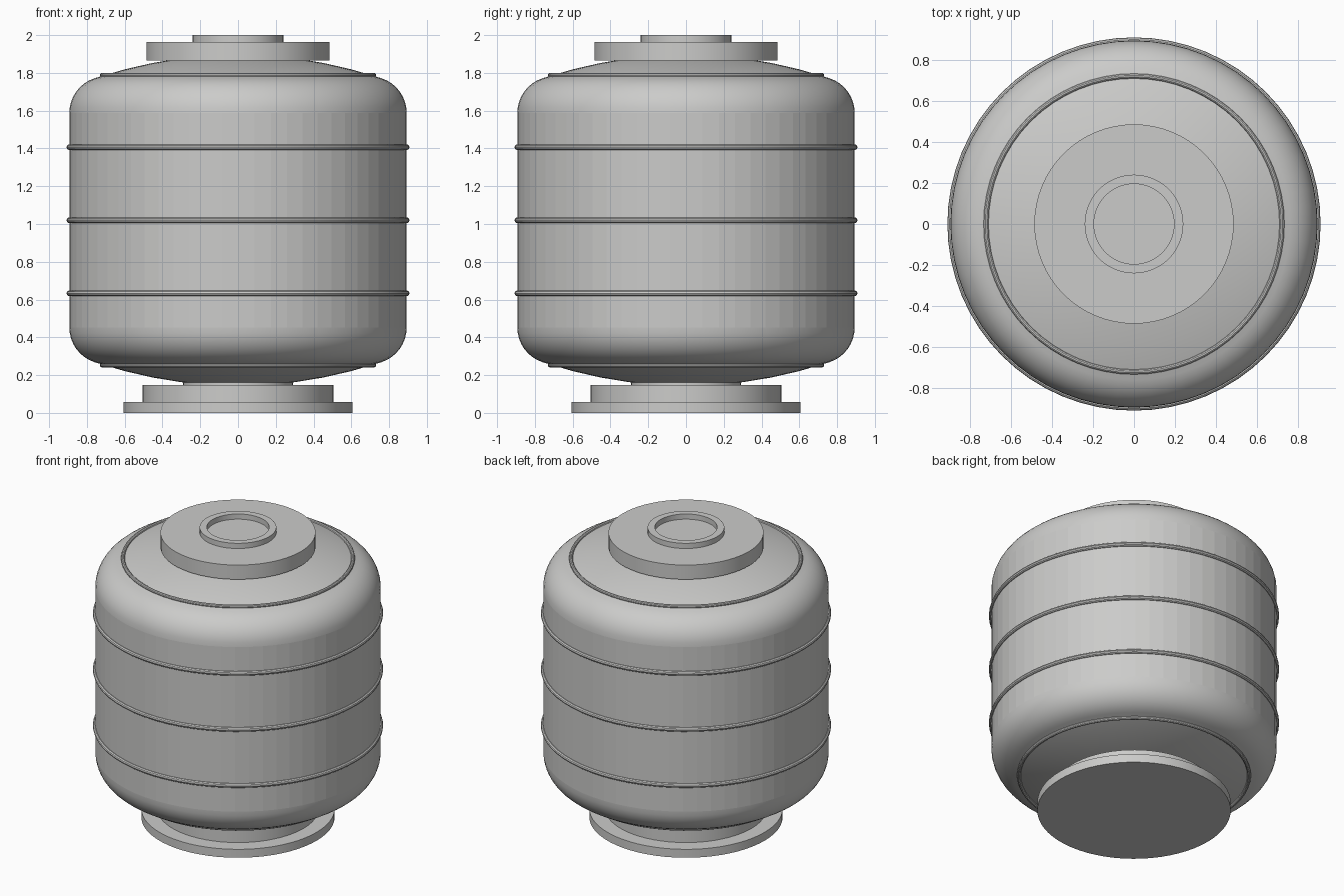
import bpy, math

cube = bpy.data.objects.get("Cube")
if cube:
    bpy.data.objects.remove(cube)

SEGMENTS = 64
MID = 1.02          # height of the tank's middle

steel = bpy.data.materials.new("light grey steel")
steel.use_nodes = True
steel.diffuse_color = (0.6, 0.6, 0.59, 1)
steel.node_tree.nodes["Principled BSDF"].inputs["Base Color"].default_value = (0.6, 0.6, 0.59, 1)


def lathe(name, profile):
    """Spin a (radius, height) profile, bottom to top, about z; ends on the axis are poles."""
    verts, faces, rings = [], [], []
    for r, z in profile:
        count = SEGMENTS if r > 0 else 1
        rings.append(range(len(verts), len(verts) + count))
        for i in range(count):
            a = math.tau * i / SEGMENTS
            verts.append((r * math.cos(a), r * math.sin(a), z))
    for low, high in zip(rings, rings[1:]):
        for i in range(SEGMENTS):
            j = (i + 1) % SEGMENTS
            if len(low) == 1:
                faces.append((low[0], high[j], high[i]))
            elif len(high) == 1:
                faces.append((low[i], low[j], high[0]))
            else:
                faces.append((low[i], low[j], high[j], high[i]))
    mesh = bpy.data.meshes.new(name)
    mesh.from_pydata(verts, [], faces)
    mesh.materials.append(steel)
    obj = bpy.data.objects.new(name, mesh)
    bpy.context.collection.objects.link(obj)
    return obj


def smooth(obj):
    bpy.ops.object.select_all(action="DESELECT")
    obj.select_set(True)
    bpy.context.view_layer.objects.active = obj
    bpy.ops.object.shade_smooth_by_angle(angle=math.radians(35))


def disc(name, radius, bottom, top):
    smooth(lathe(name, [(0, bottom), (radius, bottom), (radius, top), (0, top)]))


def band(name, radius, height, thickness):
    bpy.ops.mesh.primitive_torus_add(major_radius=radius, minor_radius=thickness,
                                     major_segments=SEGMENTS, minor_segments=10,
                                     location=(0, 0, height))
    obj = bpy.context.object
    obj.name = name
    obj.data.materials.append(steel)
    smooth(obj)


# Tank body: a straight wall between two domed heads with rounded shoulders
head = []
for i in range(9):
    a = math.radians(72) * i / 8
    head.append((0.70 + 0.193 * math.cos(a), 1.588 + 0.193 * math.sin(a)))
for r in (0.6, 0.45, 0.3, 0.15, 0):
    head.append((r, 1.897 - r * r / 4.6))
lower = [(r, 2 * MID - z) for r, z in reversed(head)]
body = lathe("tank_body", lower + head)
smooth(body)
for face in body.data.polygons:      # faceted straight wall
    if abs(face.normal.z) < 0.01:
        face.use_smooth = False

# Raised bands round the wall and at each head
for name, z in (("lower", 0.633), ("middle", MID), ("upper", 1.407)):
    band(name + "_wall_band", 0.893, z, 0.015)
for name, z in (("bottom", 0.253), ("top", 1.787)):
    band(name + "_head_band", 0.72, z, 0.012)

# Stepped foot
disc("foot_plate", 0.605, 0, 0.058)
disc("foot_step", 0.505, 0.058, 0.147)
disc("foot_neck", 0.29, 0.147, 0.17)

# Top cap with a hollow filler collar
disc("top_cap", 0.485, 1.865, 1.964)
smooth(lathe("filler_collar", [(0.24, 1.964), (0.24, 2.0), (0.195, 2.0), (0.195, 1.964)]))
